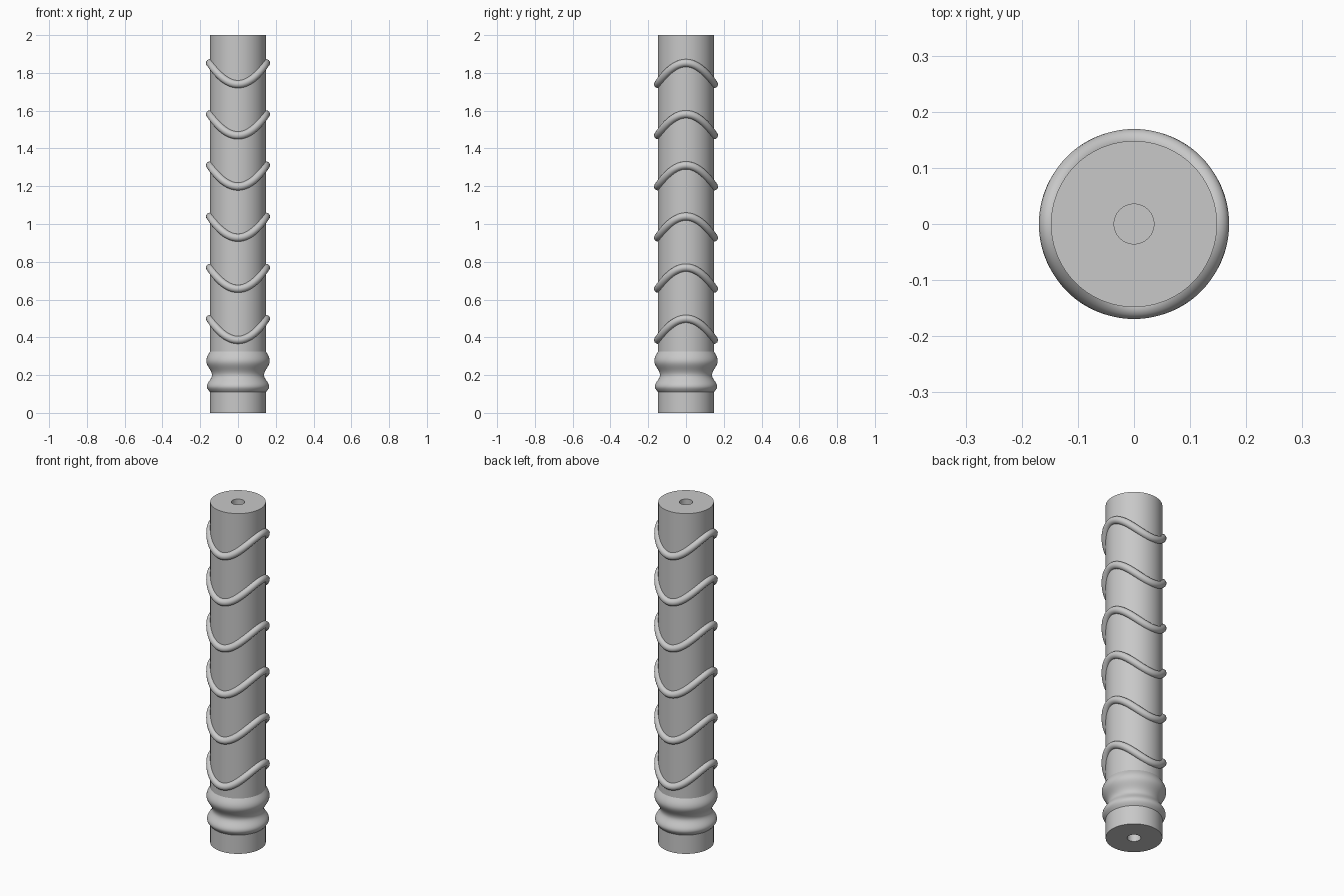
import bpy, bmesh, math
from mathutils import Vector, Matrix

cube = bpy.data.objects.get("Cube")
if cube:
    bpy.data.objects.remove(cube, do_unlink=True)

GREY = (0.58, 0.58, 0.58, 1)
grey = bpy.data.materials.new("plain_grey")
grey.diffuse_color = GREY
grey.use_nodes = True
grey.node_tree.nodes["Principled BSDF"].inputs["Base Color"].default_value = GREY

ROD_R, HOLE_R, HOLE_DEPTH, HEIGHT = 0.148, 0.0355, 0.2, 2.0


def add_object(name, mesh):
    obj = bpy.data.objects.new(name, mesh)
    bpy.context.collection.objects.link(obj)
    mesh.materials.clear()
    mesh.materials.append(grey)
    bpy.ops.object.select_all(action='DESELECT')
    obj.select_set(True)
    bpy.context.view_layer.objects.active = obj
    bpy.ops.object.shade_smooth_by_angle(angle=math.radians(25))
    return obj


def lathe(name, profile, steps=96):
    """Revolve (radius, height) points around the z axis."""
    bm = bmesh.new()
    verts = [bm.verts.new((r, 0, z)) for r, z in profile]
    edges = [bm.edges.new(pair) for pair in zip(verts, verts[1:])]
    bmesh.ops.spin(bm, geom=verts + edges, cent=(0, 0, 0), axis=(0, 0, 1),
                   angle=math.tau, steps=steps, use_duplicate=False)
    bmesh.ops.remove_doubles(bm, verts=bm.verts, dist=1e-5)
    bmesh.ops.recalc_face_normals(bm, faces=bm.faces)
    mesh = bpy.data.meshes.new(name)
    bm.to_mesh(mesh)
    bm.free()
    return add_object(name, mesh)


def ease(a, b, start, end, steps=12):
    """Points from a to b, with the radius following a sine between two phases."""
    s0, s1 = math.sin(start), math.sin(end)
    points = []
    for i in range(1, steps + 1):
        t = i / steps
        k = (math.sin(start + (end - start) * t) - s0) / (s1 - s0)
        points.append((a[0] + (b[0] - a[0]) * k, a[1] + (b[1] - a[1]) * t))
    return points


# Rod with a waisted collar near the foot and a blind hole in each end
foot, low, waist = (ROD_R, 0.11), (0.165, 0.14), (0.138, 0.20)
high, top = (0.168, 0.275), (ROD_R, 0.325)
q = math.pi / 2
profile = [(0, HOLE_DEPTH), (HOLE_R, HOLE_DEPTH), (HOLE_R, 0), (ROD_R, 0), foot]
profile += ease(foot, low, 0, q)
profile += ease(low, waist, q, 3 * q)
profile += ease(waist, high, -q, q)
profile += ease(high, top, q, 2 * q)
profile += [(ROD_R, HEIGHT), (HOLE_R, HEIGHT),
            (HOLE_R, HEIGHT - HOLE_DEPTH), (0, HEIGHT - HOLE_DEPTH)]
lathe("rod", profile)


# Wavy rings, high at the sides and low at the front and back
def wavy_ring(name, z, radius=0.149, wave=0.056, tube=0.0205, count=120):
    curve = bpy.data.curves.new(name, 'CURVE')
    curve.dimensions = '3D'
    curve.bevel_depth = tube
    curve.bevel_resolution = 6
    spline = curve.splines.new('POLY')
    spline.points.add(count - 1)
    for i, point in enumerate(spline.points):
        a = math.tau * i / count
        point.co = (radius * math.cos(a), radius * math.sin(a),
                    z + wave * math.cos(2 * a), 1)
    spline.use_cyclic_u = True
    helper = bpy.data.objects.new(name + "_path", curve)
    mesh = bpy.data.meshes.new_from_object(helper)
    bpy.data.objects.remove(helper)
    add_object(name, mesh)


for n in range(6):
    wavy_ring(f"wavy_ring_{n + 1}", 0.442 + 0.2708 * n)
